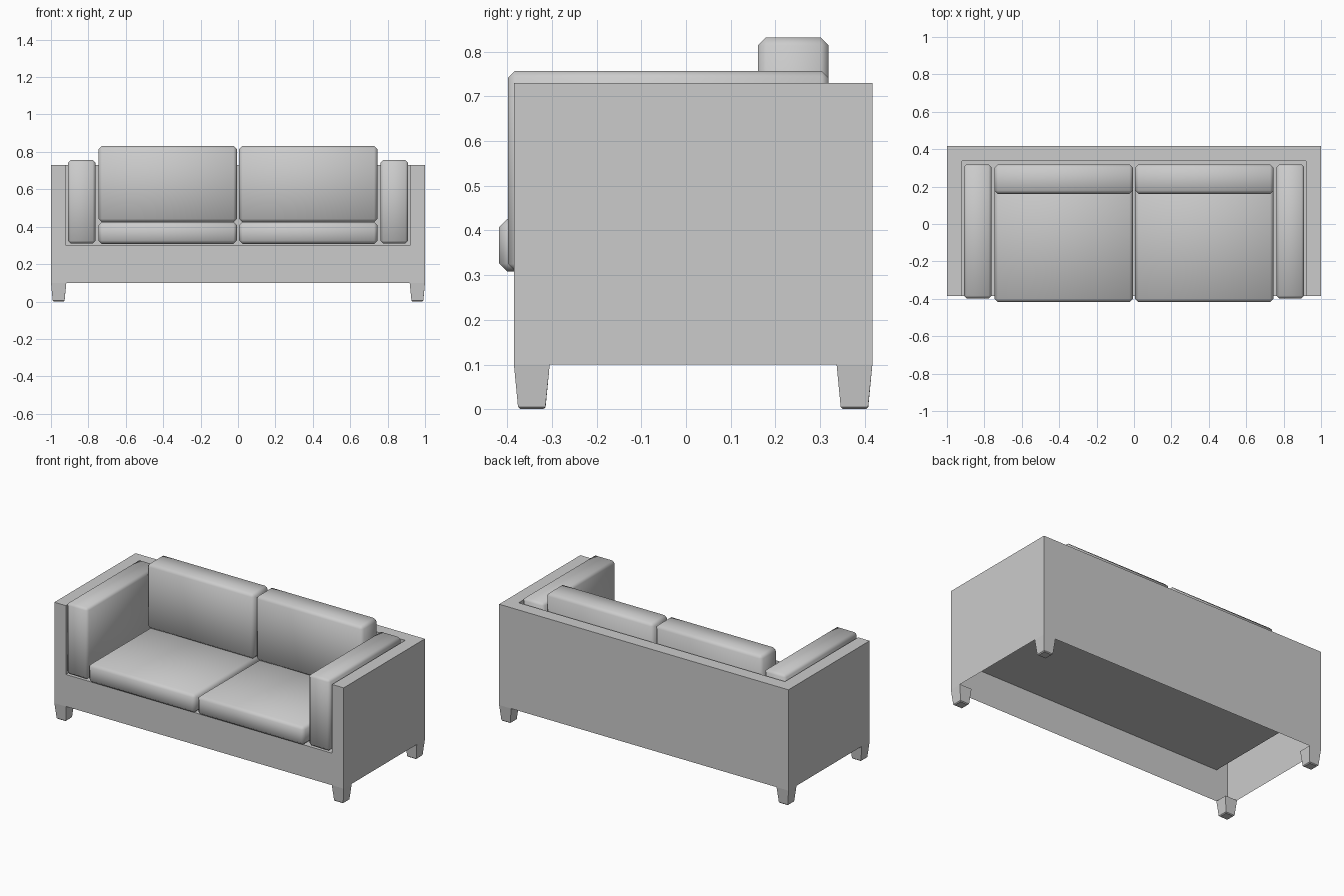
import bpy, bmesh

if "Cube" in bpy.data.objects:
    bpy.data.objects.remove(bpy.data.objects["Cube"])

F, B = -0.385, 0.417          # frame front and back
X, XI, YI = 1.0, 0.92, 0.337  # outer side, inner side, inner back
Z0, ZS, Z1 = 0.10, 0.30, 0.73  # underside, seat deck, top


def finish(name, bm, smooth=False):
    bmesh.ops.remove_doubles(bm, verts=bm.verts[:], dist=1e-5)
    for f in bm.faces:
        f.smooth = smooth
    me = bpy.data.meshes.new(name)
    bm.to_mesh(me)
    bm.free()
    ob = bpy.data.objects.new(name, me)
    bpy.context.collection.objects.link(ob)
    return ob


def box_bm(x0, x1, y0, y1, z0, z1):
    bm = bmesh.new()
    bmesh.ops.create_cube(bm, size=1)
    for v in bm.verts:
        v.co = ((x0 + x1) / 2 + v.co.x * (x1 - x0),
                (y0 + y1) / 2 + v.co.y * (y1 - y0),
                (z0 + z1) / 2 + v.co.z * (z1 - z0))
    return bm


# Frame: hollow shell, open underneath, with the seating recess
bm = bmesh.new()


def face(*pts):
    bm.faces.new([bm.verts.new(p) for p in pts])


face((-X, B, Z0), (-X, B, Z1), (X, B, Z1), (X, B, Z0))
face((-XI, F, ZS), (XI, F, ZS), (XI, YI, ZS), (-XI, YI, ZS))
face((-XI, YI, ZS), (XI, YI, ZS), (XI, YI, Z1), (-XI, YI, Z1))
u_top = [(-X, F), (-XI, F), (-XI, YI), (XI, YI), (XI, F), (X, F), (X, B), (-X, B)]
face(*[(x, y, Z1) for x, y in u_top])
u_front = [(-X, Z0), (X, Z0), (X, Z1), (XI, Z1), (XI, ZS), (-XI, ZS), (-XI, Z1), (-X, Z1)]
face(*[(x, F, z) for x, z in u_front])
for s in (-1, 1):
    face((s * X, F, Z0), (s * X, B, Z0), (s * X, B, Z1), (s * X, F, Z1))
    face((s * XI, F, ZS), (s * XI, F, Z1), (s * XI, YI, Z1), (s * XI, YI, ZS))
bmesh.ops.remove_doubles(bm, verts=bm.verts[:], dist=1e-5)
bmesh.ops.recalc_face_normals(bm, faces=bm.faces[:])
finish("sofa_frame", bm)


# Tapered corner legs
def leg(name, sx, y0):
    x0, x1 = sorted((sx * 0.918, sx * 1.0))
    y1 = y0 + 0.08
    b = box_bm(x0, x1, y0, y1, 0, Z0)
    cx, cy = (x0 + x1) / 2, (y0 + y1) / 2
    for v in b.verts:
        if v.co.z < 0.05:
            v.co.x = cx + (v.co.x - cx) * 0.76
            v.co.y = cy + (v.co.y - cy) * 0.76
    low = [e for e in b.edges if all(v.co.z < 0.05 for v in e.verts)]
    bmesh.ops.bevel(b, geom=low, offset=0.005, segments=1, affect='EDGES')
    top = [f for f in b.faces if f.calc_center_median().z > Z0 - 0.001]
    bmesh.ops.delete(b, geom=top, context='FACES')
    finish(name, b)


# Cushions: boxes with softened edges
def cushion(name, *dims, bevel=0.018):
    b = box_bm(*dims)
    bmesh.ops.bevel(b, geom=b.edges[:], offset=bevel, segments=1, affect='EDGES')
    finish(name, b, smooth=True)


for side, s in (("left", -1), ("right", 1)):
    leg("front_leg_" + side, s, F)
    leg("back_leg_" + side, s, B - 0.08)
    a = sorted((s * 0.762, s * 0.91))
    c = sorted((s * 0.006, s * 0.746))
    cushion("arm_cushion_" + side, *a, -0.398, 0.319, 0.31, 0.757, bevel=0.015)
    cushion("seat_cushion_" + side, *c, -0.418, 0.319, 0.308, 0.426)
    cushion("back_cushion_" + side, *c, 0.161, 0.319, 0.424, 0.832)
